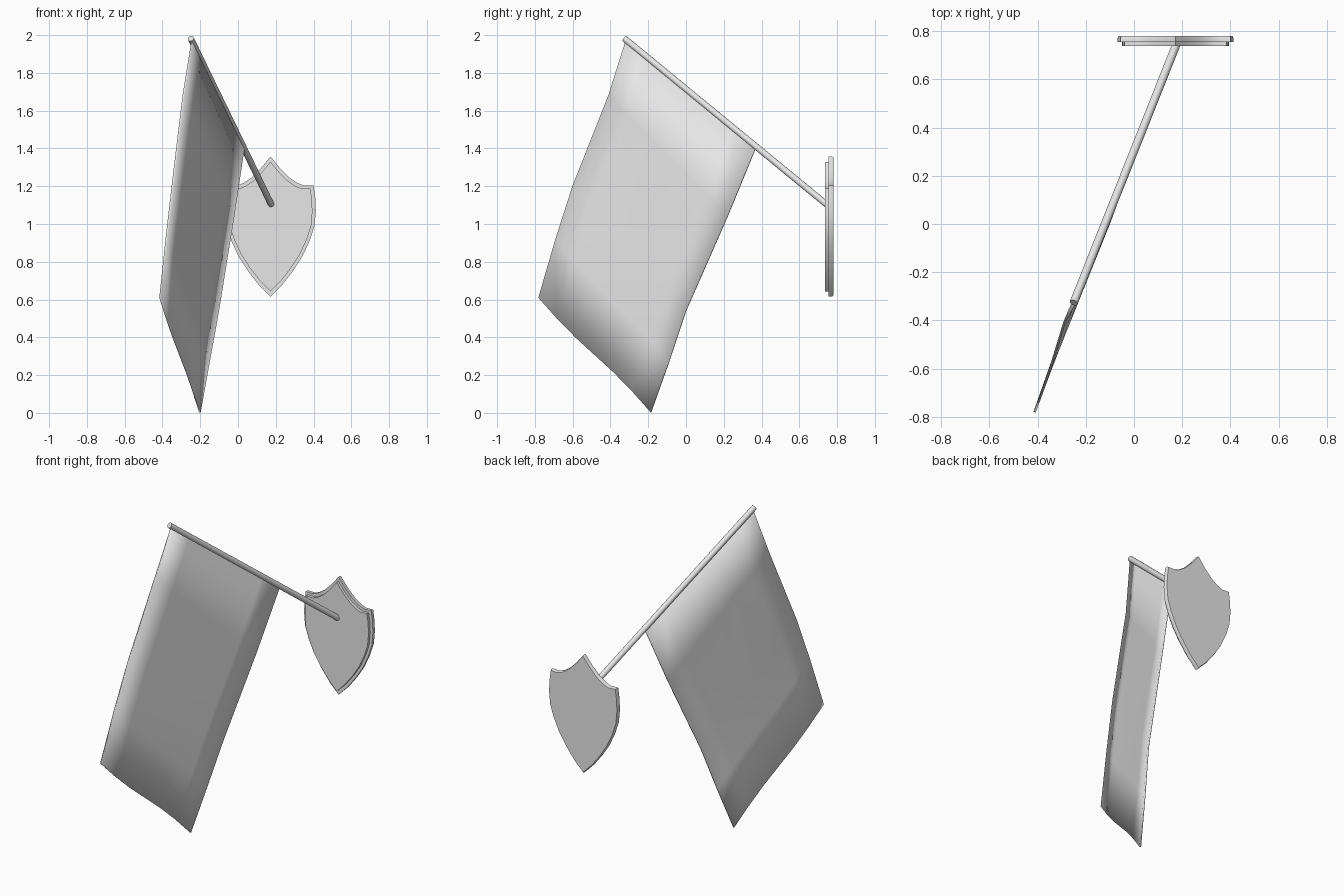
import bpy, bmesh, math
from mathutils import Vector

cube = bpy.data.objects.get("Cube")
if cube:
    bpy.data.objects.remove(cube, do_unlink=True)

grey = bpy.data.materials.new("light_grey")
grey.use_nodes = True
grey.diffuse_color = (0.8, 0.8, 0.8, 1)
grey.node_tree.nodes["Principled BSDF"].inputs["Base Color"].default_value = (0.8, 0.8, 0.8, 1)


def finish(bm, name, angle=35):
    """Turn a bmesh into a smooth-shaded object with sharp corners kept."""
    bmesh.ops.recalc_face_normals(bm, faces=bm.faces)
    mesh = bpy.data.meshes.new(name)
    bm.to_mesh(mesh)
    bm.free()
    mesh.materials.append(grey)
    obj = bpy.data.objects.new(name, mesh)
    bpy.context.collection.objects.link(obj)
    bpy.ops.object.select_all(action='DESELECT')
    obj.select_set(True)
    bpy.context.view_layer.objects.active = obj
    bpy.ops.object.shade_smooth_by_angle(angle=math.radians(angle))
    return obj


# Shield-shaped wall mount: half outline (x from centre line, z), mirrored
SHIELD_X, SHIELD_Z = 0.172, 0.99
HALF = [(0, 1.357), (0.05, 1.296), (0.10, 1.246), (0.145, 1.216), (0.18, 1.203),
        (0.228, 1.205), (0.237, 1.14), (0.24, 1.07), (0.233, 0.99), (0.207, 0.91),
        (0.17, 0.83), (0.12, 0.752), (0.06, 0.675), (0, 0.615)]
OUTLINE = HALF + [(-x, z) for x, z in reversed(HALF[1:-1])]


def shield_layer(name, rings):
    """Stack scaled outlines; rings are (scale, y) from front to back."""
    bm = bmesh.new()
    loops = [[bm.verts.new((SHIELD_X + x * s, y, SHIELD_Z + (z - SHIELD_Z) * s))
              for x, z in OUTLINE] for s, y in rings]
    n = len(OUTLINE)
    for a, b in zip(loops, loops[1:]):
        for i in range(n):
            j = (i + 1) % n
            bm.faces.new((a[i], a[j], b[j], b[i]))
    bm.faces.new(loops[0])
    bm.faces.new(loops[-1])
    return finish(bm, name)


shield_layer("shield_back_plate", [(1.0, 0.755), (1.0, 0.772), (0.985, 0.780)])
shield_layer("shield_front_plate", [(0.925, 0.737), (0.925, 0.760)])

# Slanted pole
base, tip = Vector((0.176, 0.745, 1.103)), Vector((-0.25, -0.326, 1.982))
axis = tip - base
bm = bmesh.new()
bmesh.ops.create_cone(bm, cap_ends=True, segments=16, radius1=0.017, radius2=0.017,
                      depth=axis.length)
bmesh.ops.transform(bm, matrix=axis.to_track_quat('Z', 'Y').to_matrix().to_4x4(),
                    verts=bm.verts)
bmesh.ops.translate(bm, vec=(base + tip) / 2, verts=bm.verts)
finish(bm, "pole")

# Hanging flag: a gently rippled sheet lofted between its two long edges
OUTER = [(-0.243, -0.32, 1.965), (-0.289, -0.41, 1.68), (-0.347, -0.60, 1.20),
         (-0.379, -0.69, 0.92), (-0.412, -0.78, 0.61)]
INNER = [(0.03, 0.368, 1.40), (-0.024, 0.22, 1.04), (-0.105, 0.0, 0.54),
         (-0.154, -0.09, 0.27), (-0.202, -0.185, 0.003)]
COLUMNS = 6
bm = bmesh.new()
rows = []
for r, (a, b) in enumerate(zip(OUTER, INNER)):
    row = []
    for c in range(COLUMNS + 1):
        t = c / COLUMNS
        p = Vector(a).lerp(Vector(b), t)
        p.z -= 0.012 * math.sin(2 * math.pi * t) * r / 4   # wavy lower hem
        row.append(bm.verts.new(p))
    rows.append(row)
for a, b in zip(rows, rows[1:]):
    for i in range(COLUMNS):
        bm.faces.new((a[i], a[i + 1], b[i + 1], b[i]))
flag = finish(bm, "flag")
cloth = flag.modifiers.new("cloth_thickness", 'SOLIDIFY')
cloth.thickness = 0.01
cloth.offset = 0
